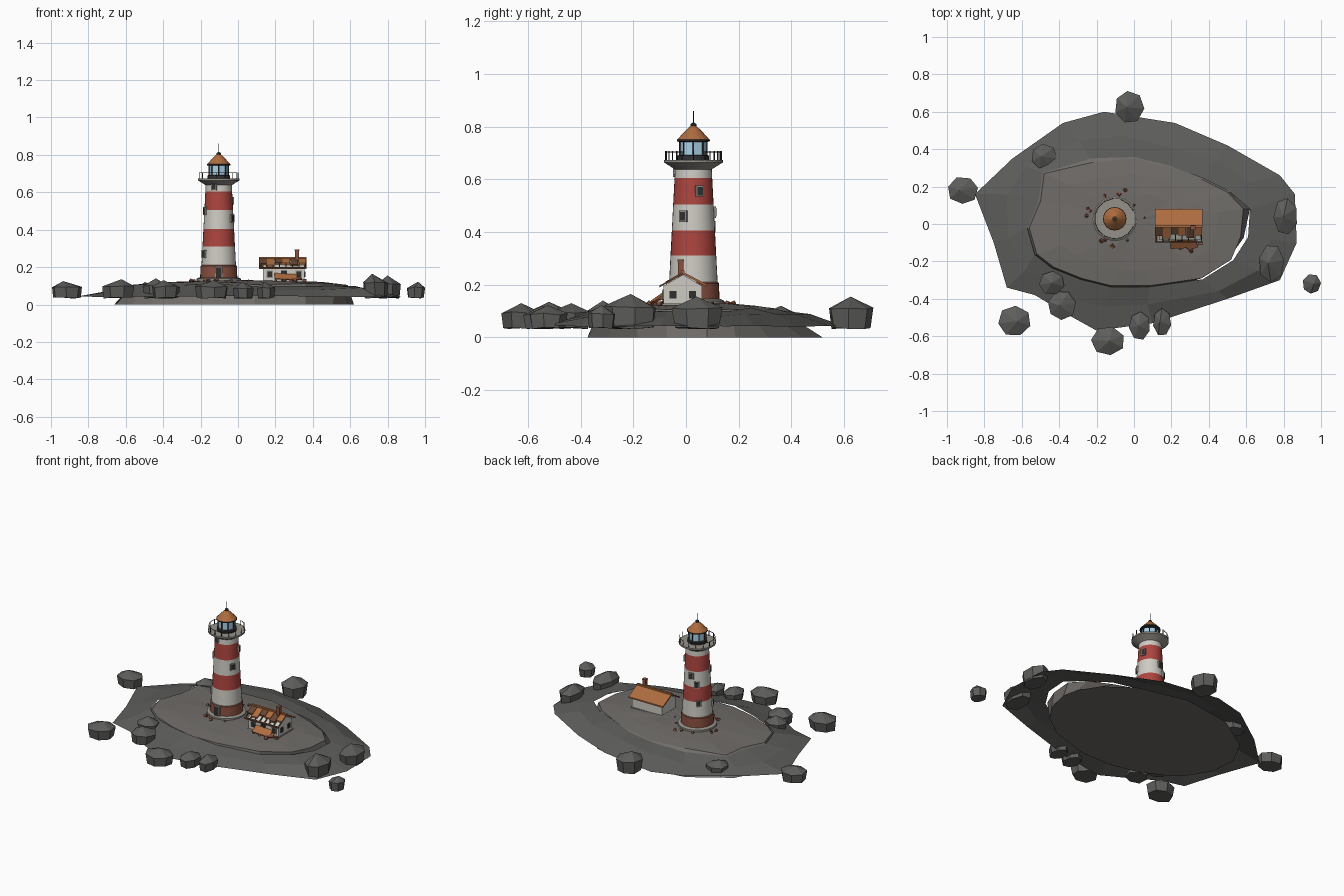
import bpy, bmesh, math, random
from mathutils import Vector, Matrix

if "Cube" in bpy.data.objects:
    bpy.data.objects.remove(bpy.data.objects["Cube"])
random.seed(4)
TX, TY = -0.103, 0.028          # tower axis

def mat(name, c):
    m = bpy.data.materials.new(name)
    m.diffuse_color = (*c, 1)
    m.use_nodes = True
    m.node_tree.nodes["Principled BSDF"].inputs["Base Color"].default_value = m.diffuse_color
    return m
ROCK = mat("rock", (.11, .11, .105)); SOIL = mat("soil", (.16, .15, .14))
RED = mat("red", (.42, .06, .05)); WHITE = mat("white", (.62, .6, .55))
BRICK = mat("brick", (.25, .08, .05)); RUST = mat("rust", (.42, .15, .05))
DARK = mat("dark", (.03, .03, .03)); GLASS = mat("glass", (.4, .65, .8))
STONE = mat("stone", (.3, .28, .25)); WOOD = mat("wood", (.14, .06, .03))

def finish(name, bm, m, smooth=False):
    bmesh.ops.recalc_face_normals(bm, faces=bm.faces)
    me = bpy.data.meshes.new(name)
    bm.to_mesh(me); bm.free()
    me.materials.append(m)
    o = bpy.data.objects.new(name, me)
    bpy.context.collection.objects.link(o)
    if smooth:
        bpy.ops.object.select_all(action='DESELECT')
        o.select_set(True)
        bpy.context.view_layer.objects.active = o
        bpy.ops.object.shade_smooth_by_angle(angle=math.radians(32))
    return o

def loft(name, loops, m, cap0=False, cap1=False, smooth=False):
    """Skin closed loops of equal length; a one-point loop is an apex."""
    bm = bmesh.new()
    vs = [[bm.verts.new(p) for p in l] for l in loops]
    for a, b in zip(vs, vs[1:]):
        n = max(len(a), len(b))
        for i in range(n):
            j = (i + 1) % n
            if len(b) == 1: bm.faces.new((a[i], a[j], b[0]))
            elif len(a) == 1: bm.faces.new((a[0], b[j], b[i]))
            else: bm.faces.new((a[i], a[j], b[j], b[i]))
    if cap0: bm.faces.new(vs[0][::-1])
    if cap1: bm.faces.new(vs[-1])
    return finish(name, bm, m, smooth)

def lathe(name, prof, m, n=32, cx=TX, cy=TY, caps=True, smooth=True):
    loops = []
    for r, z in prof:
        k = n if r > 0 else 1
        loops.append([(cx + r*math.cos(2*math.pi*i/n), cy + r*math.sin(2*math.pi*i/n), z) for i in range(k)])
    return loft(name, loops, m, caps and prof[0][0] > 0, caps and prof[-1][0] > 0, smooth)

def box(name, c, s, m, rot=(0, 0, 0)):
    bm = bmesh.new()
    bmesh.ops.create_cube(bm, size=1, matrix=Matrix.Diagonal((*s, 1)))
    o = finish(name, bm, m)
    o.location = c; o.rotation_euler = rot
    return o

def rod(name, a, b, r, m):
    a, b = Vector(a), Vector(b)
    bm = bmesh.new()
    bmesh.ops.create_cone(bm, cap_ends=True, segments=6, radius1=r, radius2=r, depth=(b-a).length)
    o = finish(name, bm, m)
    o.location = (a+b)/2
    o.rotation_euler = (b-a).to_track_quat('Z', 'Y').to_euler()
    return o

# island: plateau body and the surrounding open shore shelf
OUT = [(.87, -.1), (.86, .16), (.78, .26), (.5, .42), (.22, .54), (-.16, .6), (-.38, .54), (-.65, .35), (-.85, .16),
       (-.75, -.1), (-.68, -.34), (-.53, -.38), (-.38, -.47), (-.2, -.57), (.1, -.53), (.5, -.4), (.78, -.3)]
INN = [(.57, -.07), (.585, .08), (.5, .17), (.36, .24), (.2, .3), (0, .35), (-.22, .33), (-.48, .27), (-.5, .12),
       (-.56, -.02), (-.52, -.16), (-.43, -.23), (-.28, -.29), (-.12, -.33), (.08, -.33), (.36, -.29), (.52, -.19)]

def base_pt(x, y):
    a = math.atan2((y-.07)/.45, (x+.025)/.645)
    return (-.025 + .645*math.cos(a), .07 + .45*math.sin(a), 0)

def inward(f, z):
    return [(.05 + (x-.05)*f, .02 + (y-.02)*f, z + random.uniform(-.004, .004)) for x, y in INN]
loft("island_plateau", [[base_pt(x, y) for x, y in INN], inward(1, .108), inward(.75, .118),
                        inward(.45, .126), [(.0, .02, .13)]], SOIL, cap0=True)
inner = [(x*1.02, y*1.02, .103 + random.uniform(-.008, .01)) for x, y in INN]
inner[0] = (.61, -.07, .1); inner[1] = (.62, .08, .1)
mid = [((x+u)/2 + random.uniform(-.02, .02), (y+v)/2 + random.uniform(-.02, .02), .078 + random.uniform(-.01, .012))
       for (x, y), (u, v) in zip(OUT, INN)]
outer = [(x, y, .043 + random.uniform(-.003, .006)) for x, y in OUT]
loft("shore_shelf", [outer, mid, inner], ROCK)

# boulders: x, y, half width, half depth, top
for i, (x, y, rx, ry, top) in enumerate([
        (-.915, .18, .085, .075, .125), (-.48, .36, .07, .07, .12), (-.025, .625, .08, .088, .155),
        (.81, .04, .065, .1, .155), (.735, -.21, .07, .105, .165), (.95, -.32, .05, .055, .122),
        (-.64, -.52, .09, .083, .135), (-.44, -.315, .07, .065, .14), (-.385, -.435, .078, .08, .13),
        (-.14, -.625, .092, .08, .13), (.03, -.545, .058, .078, .12), (.15, -.525, .05, .075, .122)]):
    n, ph = 7, random.uniform(0, 6)
    bottom, z0 = [], .035
    def ring(f, z, j):
        return [(x + rx*f*math.cos(ph + 2*math.pi*k/n)*random.uniform(1-j, 1),
                 y + ry*f*math.sin(ph + 2*math.pi*k/n)*random.uniform(1-j, 1),
                 z + random.uniform(-.004, .004)) for k in range(n)]
    h = top - z0
    loft(f"boulder_{i}", [ring(.9, z0, .06), ring(1.02, z0 + h*.62, .06),
                          [(x + random.uniform(-.02, .02), y, top)]], ROCK, cap0=True)

# tower: plinth, brick base and painted bands
lathe("tower_plinth", [(.118, .11), (.118, .138), (.104, .145)], STONE)
lathe("tower_brick_base", [(.1, .13), (.097, .205), (.093, .21)], BRICK)
def tr(z): return .092 - (z - .21) * .052
zs = [.208, .31, .405, .505, .605, .645]
for i in range(5):
    lathe(f"tower_band_{i}", [(tr(zs[i]), zs[i]), (tr(zs[i+1]), zs[i+1])], RED if i % 2 else WHITE)

# tower windows and door
for i, (deg, z) in enumerate([(-110, .63), (-150, .27), (-28, .46), (18, .555), (98, .475), (122, .42), (130, .3), (200, .5)]):
    a = math.radians(deg)
    r = tr(z)
    c = Vector((TX + r*math.cos(a), TY + r*math.sin(a), z))
    box(f"window_frame_{i}", c, (.014, .032, .042), STONE, (0, 0, a))
    box(f"window_pane_{i}", c, (.018, .021, .031), DARK, (0, 0, a))
box("tower_door_frame", (TX, TY-.098, .172), (.042, .012, .066), STONE)
box("tower_door", (TX, TY-.102, .17), (.03, .01, .055), DARK)

# gallery with partly broken railing
lathe("gallery", [(.068, .637), (.108, .662), (.112, .664), (.112, .674), (.05, .674)], STONE)
def gp(deg, z, r=.107):
    a = math.radians(deg)
    return (TX + r*math.cos(a), TY + r*math.sin(a), z)
for d in range(0, 360, 24):
    rod(f"rail_post_{d}", gp(d, .672), gp(d, .707), .0022, DARK)
    if d not in (0, 72, 336):
        rod(f"top_rail_{d}", gp(d, .704), gp(d + 24, .704), .002, DARK)

# lantern room
lathe("lantern_base", [(.06, .672), (.06, .69), (.054, .692)], DARK, 16)
lathe("lantern_glass", [(.05, .69), (.05, .747)], GLASS, 8, smooth=False)
for d in range(0, 360, 45):
    rod(f"mullion_{d}", gp(d, .688, .051), gp(d, .75, .051), .0032, DARK)
lathe("lantern_eave", [(.054, .742), (.063, .745), (.063, .751)], DARK, 16)
lathe("lantern_roof", [(.062, .75), (.035, .78), (.012, .802)], RUST, 16, smooth=False)
lathe("roof_ball", [(.004, .796), (.011, .802), (.011, .81), (0, .817)], DARK, 12)
rod("lightning_rod", (TX, TY, .81), (TX, TY, .86), .0018, DARK)

# keeper's house: walls with gables
X0, X1, Y0, Y1, YR = .135, .355, -.085, .06, -.012
def section(x): return [(x, Y0, .105), (x, Y1, .105), (x, Y1, .196), (x, YR, .238), (x, Y0, .196)]
loft("house_walls", [section(X0), section(X1)], WHITE, True, True)
box("house_footing", (.245, -.0125, .118), (.232, .157, .02), STONE)

# roof: whole back slope, broken front slope over rafters
def slab(name, x0, x1, ya, za, yb, zb, t, m):
    prof = lambda x: [(x, ya, za), (x, yb, zb), (x, yb, zb+t), (x, ya, za+t)]
    loft(name, [prof(x0), prof(x1)], m, True, True)
slab("roof_back", .113, .365, YR, .24, .08, .192, .009, RUST)
def front(f): return YR + f*(-.1-YR), .24 - f*.05
for i, f in enumerate([.6, .75, .5, .55, .7, .55]):
    x = .113 + i*.042
    slab(f"roof_front_sheet_{i}", x, x + .04, *front(0), *front(f), .009, RUST if i % 2 else WOOD)
for i in range(8):
    x = .116 + i*.0345
    slab(f"rafter_{i}", x, x + .006, *front(0), *front(1), .007, WOOD)
slab("front_eave_beam", .113, .365, *front(.93), *front(1), .008, WOOD)
box("ridge_cap", (.239, YR, .25), (.254, .014, .009), RUST)
box("chimney", (.315, -.02, .255), (.021, .021, .076), BRICK)
box("chimney_cap", (.315, -.02, .292), (.026, .026, .006), BRICK)

# house openings
for i, x in enumerate([.17, .325]):
    box(f"front_window_frame_{i}", (x, Y0, .162), (.034, .008, .038), STONE)
    box(f"front_window_{i}", (x, Y0, .162), (.025, .012, .029), DARK)
box("front_door", (.245, Y0, .15), (.032, .01, .065), DARK)
for i, y in enumerate([-.05, .025]):
    box(f"side_window_{i}", (X1, y, .162), (.01, .026, .03), DARK)

# fallen roof sheets and rubble
box("fallen_sheet_large", (.255, -.108, .148), (.12, .05, .006), RUST, (math.radians(35), .06, .05))
box("fallen_sheet_small", (.31, -.115, .138), (.055, .04, .005), BRICK, (.3, -.1, .4))
for i in range(20):
    if i < 8:
        x, y = random.uniform(.19, .37), random.uniform(-.145, -.1)
    else:
        a, r = random.uniform(0, 2*math.pi), random.uniform(.125, .165)
        x, y = TX + r*math.cos(a), TY + r*math.sin(a)
    s = random.uniform(.01, .02)
    box(f"rubble_{i}", (x, y, .128), (s, s*.8, s*.8), BRICK, (random.random(), random.random(), i))
